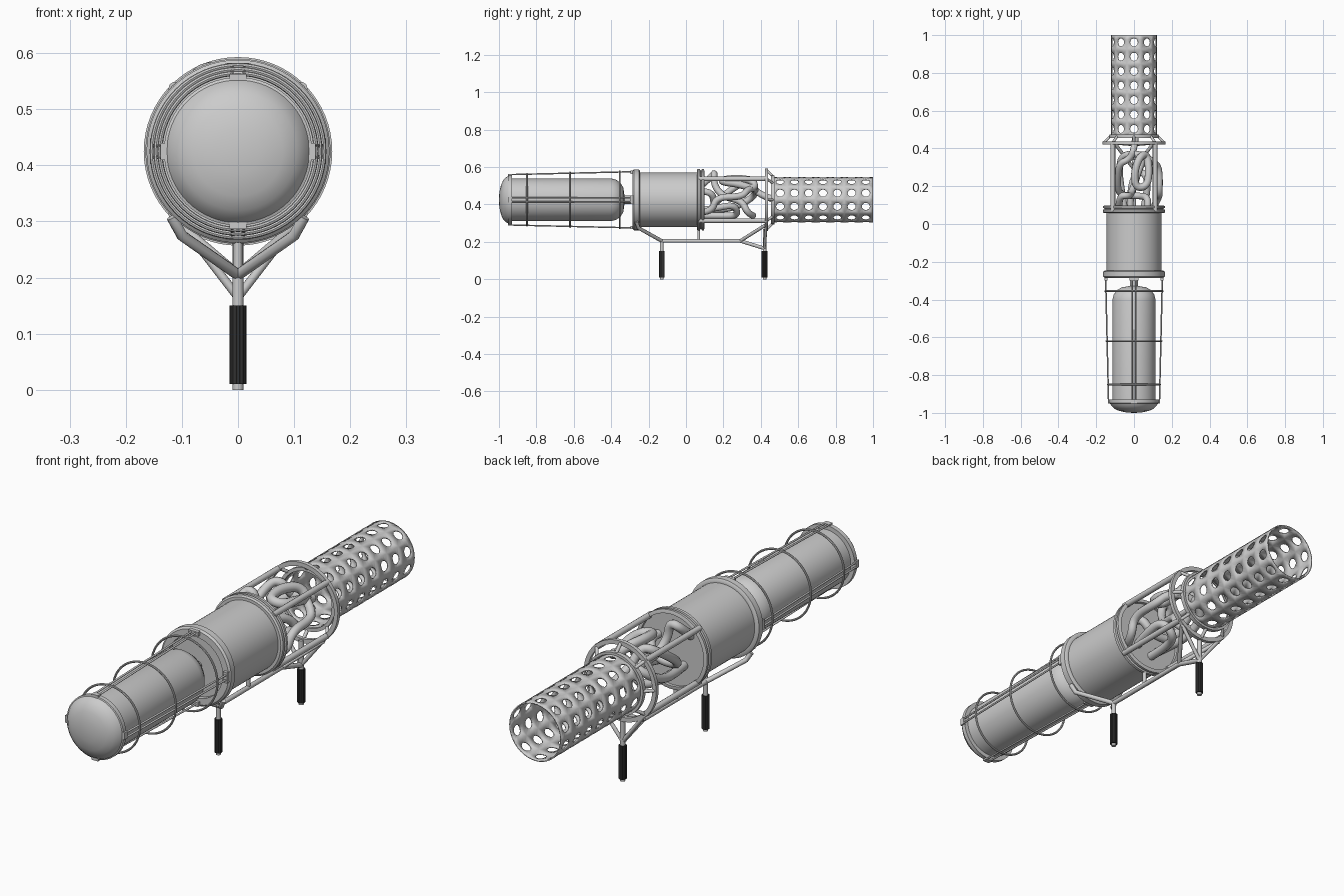
import bpy, bmesh
from math import sin, cos, pi, radians
from mathutils import Vector

if "Cube" in bpy.data.objects:
    bpy.data.objects.remove(bpy.data.objects["Cube"])

ZC = 0.425  # height of the long axis


def finish(name, bm, angle=35, mat=None):
    bmesh.ops.remove_doubles(bm, verts=bm.verts, dist=1e-5)
    bmesh.ops.recalc_face_normals(bm, faces=bm.faces)
    me = bpy.data.meshes.new(name)
    bm.to_mesh(me)
    bm.free()
    ob = bpy.data.objects.new(name, me)
    bpy.context.collection.objects.link(ob)
    bpy.ops.object.select_all(action='DESELECT')
    ob.select_set(True)
    bpy.context.view_layer.objects.active = ob
    bpy.ops.object.shade_smooth_by_angle(angle=radians(angle))
    if mat:
        me.materials.append(mat)
    return ob


def polar(r, a, y):
    return Vector((r * sin(a), y, ZC + r * cos(a)))


def lathe(name, prof, n=64, closed=False):
    """Spin (radius, y) points about the long axis."""
    bm = bmesh.new()
    rings = [[bm.verts.new(polar(max(r, 1e-7), 2 * pi * i / n, y)) for i in range(n)] for r, y in prof]
    m = len(rings)
    for k in range(m if closed else m - 1):
        a, b = rings[k], rings[(k + 1) % m]
        for i in range(n):
            j = (i + 1) % n
            bm.faces.new((a[i], a[j], b[j], b[i]))
    bmesh.ops.dissolve_degenerate(bm, dist=1e-5, edges=bm.edges)
    return finish(name, bm)


def hoop(name, y, r, t, n=8):
    return lathe(name, [(r + t * cos(2 * pi * i / n), y + t * sin(2 * pi * i / n)) for i in range(n)], closed=True)


def tube(name, pts, r, smooth=False, cyclic=False):
    cu = bpy.data.curves.new(name, 'CURVE')
    cu.dimensions = '3D'
    cu.bevel_depth, cu.bevel_resolution, cu.use_fill_caps = r, 3, True
    sp = cu.splines.new('NURBS' if smooth else 'POLY')
    sp.points.add(len(pts) - 1)
    for p, c in zip(sp.points, pts):
        p.co = (*c, 1)
    sp.use_cyclic_u = cyclic
    if smooth:
        sp.order_u, sp.resolution_u, sp.use_endpoint_u = 3, 6, not cyclic
    tmp = bpy.data.objects.new(name + "_path", cu)
    bpy.context.collection.objects.link(tmp)
    bpy.context.view_layer.update()
    me = tmp.evaluated_get(bpy.context.evaluated_depsgraph_get()).to_mesh()
    bm = bmesh.new()
    bm.from_mesh(me)
    bpy.data.objects.remove(tmp)
    return finish(name, bm, 50)


def box(name, loc, size, ang):
    bm = bmesh.new()
    bmesh.ops.create_cube(bm, size=1)
    for v in bm.verts:
        x, y, z = (c * s for c, s in zip(v.co, size))
        v.co = Vector((x * cos(ang) + z * sin(ang), y, z * cos(ang) - x * sin(ang))) + loc
    return finish(name, bm)


# Fuel tank with domed ends, neck and front cap
lathe("tank", [(0, -.96), (.114, -.95), (.114, -.40), (.108, -.375), (.09, -.35),
               (.065, -.335), (.03, -.33), (.022, -.328), (.022, -.27)])
lathe("front_cap", [(0, -1), (.04, -.998), (.08, -.989), (.105, -.977), (.12, -.962), (.127, -.95),
                    (.132, -.948), (.132, -.93), (.114, -.93)])

# Wire cage round the tank
for i, (y, r) in enumerate([(-.85, .139), (-.62, .146), (-.355, .153)]):
    hoop(f"cage_hoop_{i}", y, r, .0045)
for i in range(4):
    a = i * pi / 2
    side = Vector((cos(a), 0, -sin(a)))
    for s in (-1, 1):
        tube(f"cage_wire_{i}_{s}", [polar(r, a, y) + side * s * .01 for r, y in
                                    [(.126, -.945), (.135, -.93), (.15, -.29), (.147, -.27)]], .004)
    box(f"cage_clip_{i}", polar(.148, a, -.288), (.045, .02, .018), a)
    box(f"cap_clip_{i}", polar(.132, a, -.94), (.03, .022, .012), a)

# Main body drum with collar and rear flange
lathe("body", [(0, -.265), (.128, -.265), (.128, -.285), (.155, -.285), (.163, -.278), (.163, -.252),
               (.155, -.247), (.146, -.247), (.146, .058), (.158, .058), (.165, .063), (.165, .075),
               (.156, .077), (.156, .083), (.165, .085), (.165, .095), (.155, .098), (.15, .098), (.15, .085), (0, .085)])

# Four frame rods from body to barrel rings
for i in range(4):
    a = pi / 4 + i * pi / 2
    tube(f"frame_rod_{i}", [polar(.158, a, .07), polar(.158, a, .43)], .0125)

# Barrel mount: large ring, small ring and struts
lathe("mount_ring", [(.15, .422), (.168, .422), (.168, .438), (.15, .438)], closed=True)
lathe("barrel_ring", [(.117, .455), (.131, .455), (.131, .473), (.117, .473)], closed=True)
for i in range(8):
    a = i * pi / 4
    tube(f"mount_strut_{i}", [polar(.16, a, .43), polar(.125, a, .465)], .007)

# Perforated barrel: 10 x 7 cells, each a square with a round hole
bm = bmesh.new()
COLS, ROWS, Y0, Y1, R, N = 10, 7, .465, 1.0, .121, 16
da, dy = 2 * pi / COLS, (Y1 - Y0) / ROWS
for c in range(COLS):
    for w in range(ROWS):
        inner, outer = [], []
        for k in range(N):
            t = 2 * pi * k / N
            u, v = cos(t), sin(t)
            m = max(abs(u), abs(v))
            for f, g, lst in ((.0215 * u / R, .0215 * v, inner), (u / m * da / 2, v / m * dy / 2, outer)):
                lst.append(bm.verts.new(polar(R, c * da + f, Y0 + (w + .5) * dy + g)))
        for k in range(N):
            j = (k + 1) % N
            bm.faces.new((inner[k], inner[j], outer[j], outer[k]))
barrel = finish("perforated_barrel", bm)
mod = barrel.modifiers.new("wall", 'SOLIDIFY')
mod.thickness = .005
mod.offset = -1

# Tangled pipework between body and barrel
PIPES = [
    [(-.08, .08, .50), (-.08, .15, .56), (-.03, .15, .57), (-.02, .15, .50), (.0, .20, .44), (.03, .30, .42), (.05, .33, .35), (.0, .36, .34)],
    [(.10, .08, .36), (.13, .14, .36), (.135, .16, .44), (.135, .30, .44), (.10, .33, .48), (.04, .37, .49), (-.06, .37, .45), (-.08, .30, .40), (-.07, .20, .37), (-.05, .08, .37)],
    [(.07, .08, .47), (.08, .14, .47), (.03, .15, .40), (-.07, .15, .40), (-.09, .2, .45), (-.08, .32, .53), (-.03, .34, .54), (.0, .38, .45), (.01, .48, .425)],
    [(-.02, .08, .34), (-.02, .2, .34), (.02, .28, .34), (.07, .26, .40), (.07, .16, .38), (.05, .08, .37)],
]
for i, p in enumerate(PIPES):
    tube(f"pipe_{i}", p, .018, True)
tube("pipe_loop", [(.01, .19, .53), (.07, .20, .52), (.08, .28, .51), (.07, .37, .48), (.03, .36, .53), (.0, .27, .54)], .02, True, True)

# Under-frame bars
tube("lower_bar", [(0, -.13, .205), (0, .29, .205), (0, .42, .165)], .01)
tube("lower_post", [(0, .068, .205), (0, .068, .275)], .008)
for s in (-1, 1):
    tube(f"front_brace_{s}", [(0, -.13, .205), (s * .1, -.255, .275), (s * .118, -.265, .308)], .01)
    tube(f"middle_brace_{s}", [(0, .29, .205), (s * .1, .425, .29)], .009)
    tube(f"rear_brace_{s}", [(0, .42, .165), (s * .1, .428, .295)], .008)

# Handles with dark ribbed grips
dark = bpy.data.materials.new("grip_rubber")
dark.diffuse_color = (.03, .03, .03, 1)
dark.use_nodes = True
dark.node_tree.nodes["Principled BSDF"].inputs["Base Color"].default_value = dark.diffuse_color
for name, y, top in (("front", -.13, .208), ("rear", .42, .27)):
    tube(name + "_handle_post", [(0, y, 0), (0, y, top)], .01)
    bm = bmesh.new()
    n = 32
    loops = []
    for z in (.01, .15):
        loops.append([bm.verts.new(((.0155 if i % 2 else .0145) * cos(2 * pi * i / n),
                                    y + (.0155 if i % 2 else .0145) * sin(2 * pi * i / n), z)) for i in range(n)])
    for i in range(n):
        j = (i + 1) % n
        bm.faces.new((loops[0][i], loops[0][j], loops[1][j], loops[1][i]))
    for l in loops:
        bm.faces.new(l)
    finish(name + "_grip", bm, 15, dark)
